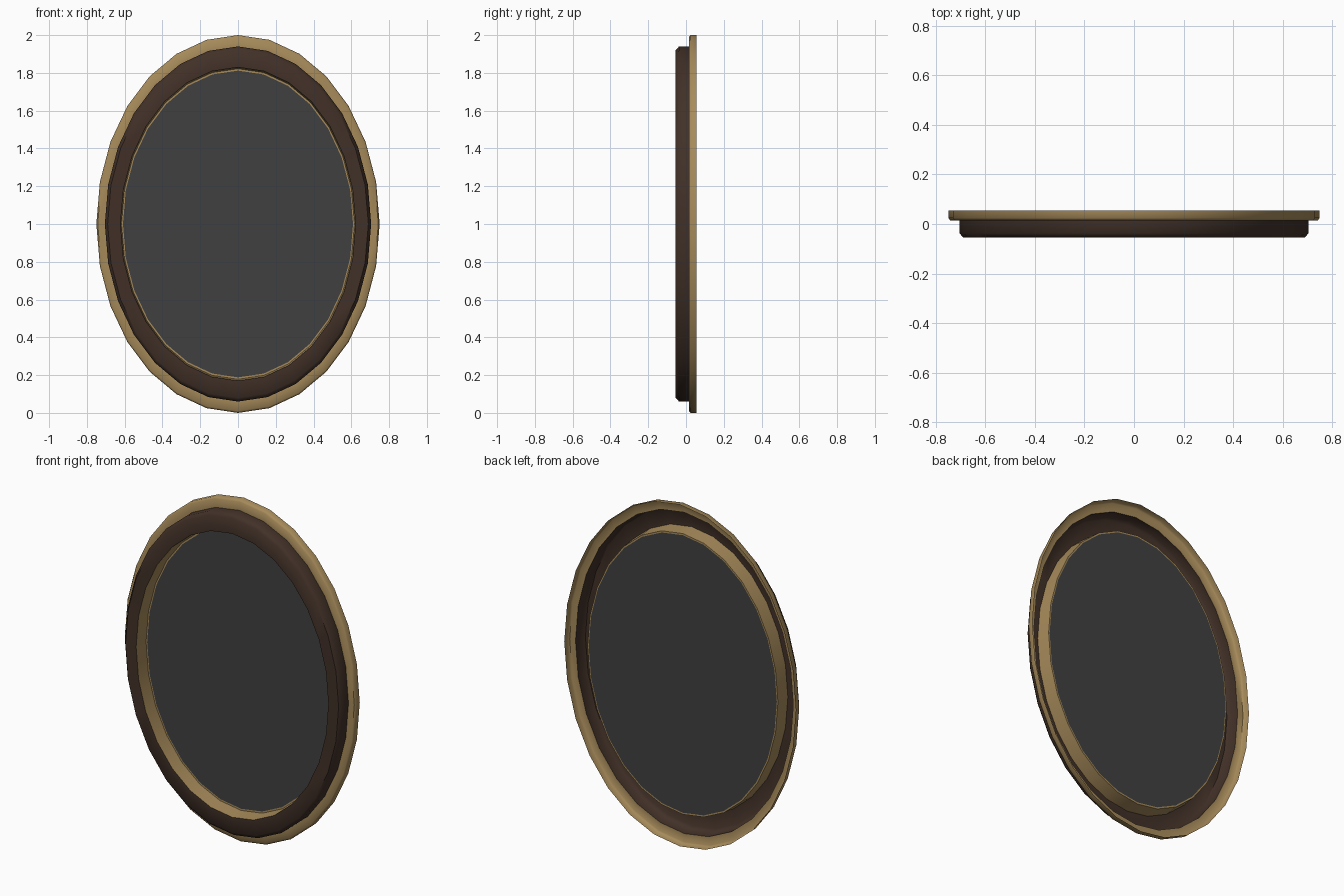
import bpy, bmesh, math

if "Cube" in bpy.data.objects:
    bpy.data.objects.remove(bpy.data.objects["Cube"])

SIDES = 28          # facets around the oval
SQUASH = 0.75       # width / height of the oval


def material(name, rgb):
    m = bpy.data.materials.new(name)
    m.diffuse_color = (*rgb, 1)
    m.use_nodes = True
    m.node_tree.nodes["Principled BSDF"].inputs["Base Color"].default_value = m.diffuse_color
    return m


gold = material("antique gold", (0.381, 0.254, 0.102))
brown = material("dark brown wood", (0.053, 0.030, 0.0205))
grey = material("mirror grey", (0.0513, 0.0513, 0.0513))


def oval(bm, r, y):
    """Ring of vertices: an upright oval of half-height r at depth y."""
    ring = []
    for i in range(SIDES):
        a = 2 * math.pi * i / SIDES
        ring.append(bm.verts.new((SQUASH * r * math.sin(a), y, 1 + r * math.cos(a))))
    return ring


def finish(bm, name, mat):
    me = bpy.data.meshes.new(name)
    bm.to_mesh(me)
    bm.free()
    me.materials.append(mat)
    ob = bpy.data.objects.new(name, me)
    bpy.context.collection.objects.link(ob)
    bpy.context.view_layer.objects.active = ob
    ob.select_set(True)
    bpy.ops.object.shade_smooth_by_angle(angle=math.radians(50))
    ob.select_set(False)


def moulding(name, profile, mat):
    """Sweep an open (radius, depth) profile, listed outside to inside, round the oval."""
    bm = bmesh.new()
    rings = [oval(bm, r, y) for r, y in profile]
    for a, b in zip(rings, rings[1:]):
        for i in range(SIDES):
            j = (i + 1) % SIDES
            bm.faces.new((a[i], a[j], b[j], b[i]))
    finish(bm, name, mat)


# Outer rim: hollow shell, open at the back
moulding("outer_rim", [(1.0, 0.055), (1.0, 0.024), (0.99, 0.015), (0.94, 0.015)], gold)

# Raised wooden band with a chamfered outer edge
moulding("wood_band", [(0.94, 0.015), (0.94, -0.037), (0.92, -0.055), (0.83, -0.053)], brown)

# Inner wall running back to the mirror
moulding("inner_wall", [(0.83, -0.053), (0.822, 0.03), (0.812, 0.03)], gold)

# Mirror pane
bm = bmesh.new()
bm.faces.new(oval(bm, 0.812, 0.03))
finish(bm, "mirror_pane", grey)
